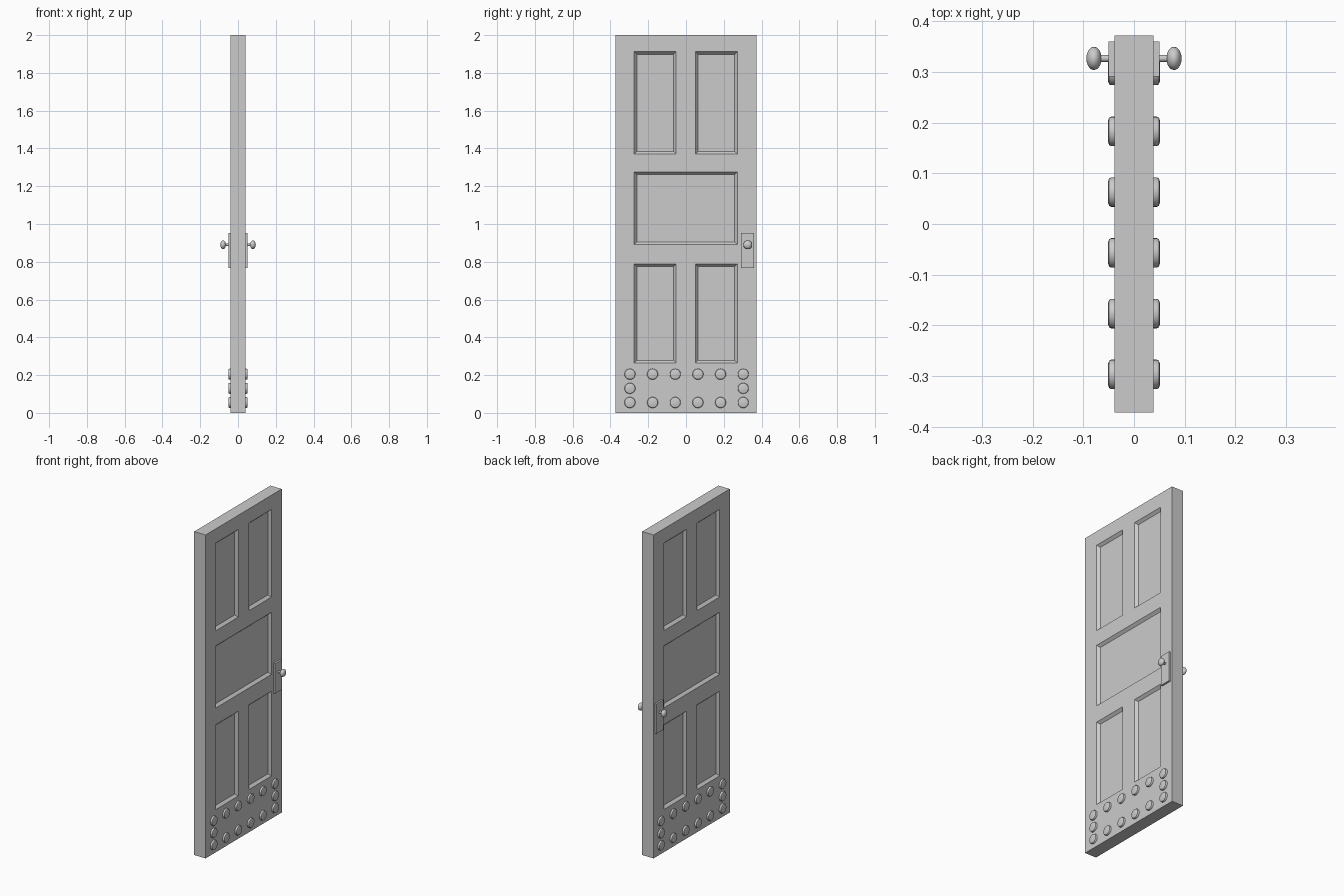
import bpy
import bmesh
from math import pi, sin, cos
from mathutils import Matrix, Vector

cube = bpy.data.objects.get("Cube")
if cube:
    bpy.data.objects.remove(cube, do_unlink=True)

grey = bpy.data.materials.new("plain grey")
grey.use_nodes = True
GREY = (0.6, 0.6, 0.6, 1)
grey.diffuse_color = GREY
grey.node_tree.nodes["Principled BSDF"].inputs["Base Color"].default_value = GREY

HALF_T, HALF_W, HEIGHT = 0.039, 0.372, 2.0


def make_object(name, bm, y=0, z=0, both_sides=True):
    bmesh.ops.recalc_face_normals(bm, faces=bm.faces)
    mesh = bpy.data.meshes.new(name)
    bm.to_mesh(mesh)
    bm.free()
    mesh.materials.append(grey)
    obj = bpy.data.objects.new(name, mesh)
    obj.location = (0, y, z)
    bpy.context.collection.objects.link(obj)
    if both_sides:
        obj.modifiers.new("other side", 'MIRROR').use_axis[0] = True
    return obj


def box(x0, x1, y0, y1, z0, z1):
    bm = bmesh.new()
    centre = Vector((x0 + x1, y0 + y1, z0 + z1)) / 2
    size = (x1 - x0, y1 - y0, z1 - z0)
    bmesh.ops.create_cube(bm, matrix=Matrix.Translation(centre) @ Matrix.Diagonal((*size, 1)))
    return bm


def turned(name, profile, y, z, steps=24):
    """Spin (x, radius) points around the x axis."""
    bm = bmesh.new()
    verts = [bm.verts.new((x, 0, r)) for x, r in profile]
    edges = [bm.edges.new(pair) for pair in zip(verts, verts[1:])]
    bmesh.ops.spin(bm, geom=verts + edges, cent=(0, 0, 0), axis=(1, 0, 0),
                   angle=2 * pi, steps=steps)
    bmesh.ops.remove_doubles(bm, verts=bm.verts, dist=0.0001)
    obj = make_object(name, bm, y, z)
    bpy.ops.object.select_all(action='DESELECT')
    obj.select_set(True)
    bpy.context.view_layer.objects.active = obj
    bpy.ops.object.shade_smooth_by_angle(angle=pi / 5)
    return obj


# Door slab with sunken, sloped-edge panels on both faces
panels = [(-0.274, -0.052, 1.37, 1.912), (0.05, 0.272, 1.37, 1.912),
          (-0.274, 0.272, 0.892, 1.276),
          (-0.274, -0.052, 0.264, 0.788), (0.05, 0.272, 0.264, 0.788)]
bm = box(-HALF_T, HALF_T, -HALF_W, HALF_W, 0, HEIGHT)
cuts = {(0, v, 0) for p in panels for v in p[:2]} | {(0, 0, v) for p in panels for v in p[2:]}
for co in sorted(cuts):
    normal = (0, 1, 0) if co[1] else (0, 0, 1)
    bmesh.ops.bisect_plane(bm, geom=bm.verts[:] + bm.edges[:] + bm.faces[:],
                           plane_co=co, plane_no=normal)
bm.normal_update()
for side in (-1, 1):
    for y0, y1, z0, z1 in panels:
        region = []
        for face in bm.faces:
            c = face.calc_center_median()
            if c.x * side > HALF_T - 0.001 and y0 < c.y < y1 and z0 < c.z < z1:
                region.append(face)
        bmesh.ops.inset_region(bm, faces=region, thickness=0.014, depth=-0.016,
                               use_even_offset=True)
bmesh.ops.dissolve_limit(bm, angle_limit=0.01, verts=bm.verts, edges=bm.edges)
make_object("door_slab", bm, both_sides=False)

# Rounded studs along the foot of the door
stud = [(0.035, 0.029), (0.045, 0.029), (0.049, 0.027), (0.051, 0.022), (0.051, 0)]
for row, z in enumerate((0.055, 0.13, 0.205)):
    for col in range(6):
        if row != 1 or col in (0, 5):
            turned(f"stud_{row}_{col}", stud, -0.297 + 0.12 * col, z)

# Lock plates and door knobs
make_object("lock_plate", box(0.035, 0.05, 0.291, 0.36, 0.768, 0.953))
turned("knob_stem", [(0.045, 0.007), (0.07, 0.007)], 0.327, 0.89, 16)
ball = [(0.079 - 0.015 * cos(i * pi / 10), 0.023 * sin(i * pi / 10)) for i in range(11)]
turned("knob", ball, 0.327, 0.89)
